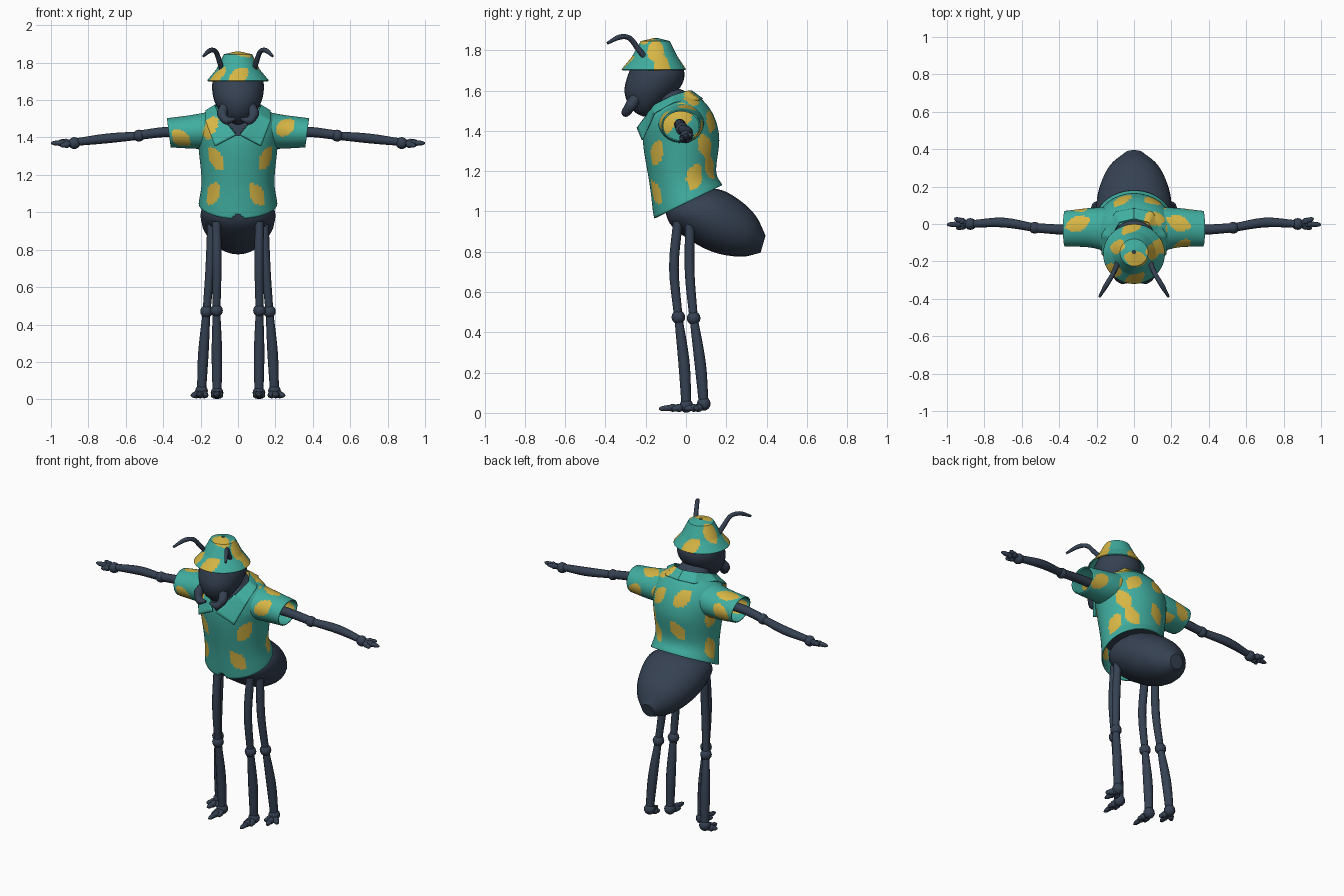
import bpy, bmesh, math
from mathutils import Vector

cube = bpy.data.objects.get("Cube")
if cube:
    bpy.data.objects.remove(cube)


def material(name, rgb):
    mat = bpy.data.materials.new(name)
    mat.use_nodes = True
    mat.diffuse_color = (*rgb, 1)
    mat.node_tree.nodes["Principled BSDF"].inputs["Base Color"].default_value = (*rgb, 1)
    return mat


slate = material("dark slate", (.036, .053, .085))
teal = material("teal cloth", (.052, .42, .35))
yellow = material("leaf yellow", (.68, .47, .06))

# Leaf print: spots that snap to the nearest cloth surface
leaves = [
    (-.12, -.18, 1.29), (.16, -.15, 1.29), (.1, -.15, 1.1), (-.14, -.13, 1.1),
    (.19, .05, 1.17), (.16, .1, 1.32), (-.06, .12, 1.47), (-.05, .15, 1.27),
    (.1, .12, 1.45), (.11, .12, 1.22), (-.2, .03, 1.36), (-.19, .02, 1.15),
    (-.3, -.1, 1.4), (.25, -.1, 1.45), (-.3, 0, 1.5), (.24, 0, 1.51),
    (.31, .06, 1.4), (-.3, .07, 1.42), (.11, .03, 1.57), (-.15, -.18, 1.45),
    (.01, -.19, 1.85), (.01, -.29, 1.73), (.14, -.12, 1.73), (-.12, -.25, 1.73),
    (.1, -.15, 1.8), (-.09, -.12, 1.8), (-.02, -.02, 1.73)]


def paint_leaves(bm):
    bm.normal_update()
    faces = [(f, f.calc_center_median()) for f in bm.faces]
    for i, leaf in enumerate(leaves):
        leaf = Vector(leaf)
        face, centre = min(faces, key=lambda fc: (fc[1] - leaf).length_squared)
        if (centre - leaf).length > .05:
            continue
        axis = Vector((.6 if i % 2 else -.6, 0, .8))
        axis = (axis - face.normal * axis.dot(face.normal)).normalized()
        for f, c in faces:
            along = (c - centre).dot(axis)
            across = (c - centre - axis * along).length
            if across / .043 < 1 - (along / .075) ** 2:
                f.material_index = 1


def finish(name, bm, cloth=False, mirror=False):
    bmesh.ops.recalc_face_normals(bm, faces=bm.faces)
    if cloth:
        paint_leaves(bm)
    mesh = bpy.data.meshes.new(name)
    bm.to_mesh(mesh)
    bm.free()
    for mat in ([teal, yellow] if cloth else [slate]):
        mesh.materials.append(mat)
    ob = bpy.data.objects.new(name, mesh)
    bpy.context.collection.objects.link(ob)
    bpy.ops.object.select_all(action='DESELECT')
    ob.select_set(True)
    bpy.context.view_layer.objects.active = ob
    bpy.ops.object.shade_smooth_by_angle(angle=math.radians(40))
    if cloth:
        ob.modifiers.new("thickness", 'SOLIDIFY').thickness = .007
    if mirror:
        ob.modifiers.new("mirror", 'MIRROR')
    return ob


# A ring packs its centre and its two half axes into one long vector
def ring(centre, u, v):
    return Vector((*centre, *u, *v))


def body_ring(fy, fz, by, bz, half_width):
    front, back = Vector((0, fy, fz)), Vector((0, by, bz))
    return ring((front + back) / 2, (half_width, 0, 0), (front - back) / 2)


def loft(rings, steps=6, sides=24, caps=True, straight=False):
    path = []
    for i in range(len(rings) - 1):
        b, c = rings[i], rings[i + 1]
        a = rings[i - 1] if i else b * 2 - c
        d = rings[i + 2] if i + 2 < len(rings) else c * 2 - b
        for k in range(steps):
            t = k / steps
            if straight:
                path.append(b.lerp(c, t))
            else:
                path.append(b + (c - a) * (t / 2) + (a * 2 - b * 5 + c * 4 - d) * (t * t / 2)
                            + (b * 3 - a - c * 3 + d) * (t ** 3 / 2))
    path.append(rings[-1])
    bm = bmesh.new()
    loops = []
    for r in path:
        p, u, v = Vector(r[:3]), Vector(r[3:6]), Vector(r[6:])
        angles = [math.tau * j / sides for j in range(sides)]
        loops.append([bm.verts.new(p + u * math.cos(a) + v * math.sin(a)) for a in angles])
    for low, high in zip(loops, loops[1:]):
        for j in range(sides):
            n = (j + 1) % sides
            bm.faces.new((low[j], low[n], high[n], high[j]))
    if caps:
        bm.faces.new(loops[0])
        bm.faces.new(loops[-1])
    return bm


def tube(name, points, radii):
    pts = [Vector(p) for p in points]
    span = (pts[-1] - pts[0]).normalized()
    ref = Vector((1, 0, 0)) if abs(span.y) > .6 else Vector((0, 1, 0))
    rings = []
    for i, p in enumerate(pts):
        d = (pts[min(i + 1, len(pts) - 1)] - pts[max(i - 1, 0)]).normalized()
        u = (ref - d * ref.dot(d)).normalized()
        rings.append(ring(p, u * radii[i], d.cross(u) * radii[i]))
    finish(name, loft(rings, 4, 12), mirror=True)


def ball(name, centre, radius):
    bm = bmesh.new()
    bmesh.ops.create_uvsphere(bm, u_segments=12, v_segments=8, radius=radius)
    bmesh.ops.translate(bm, verts=bm.verts, vec=centre)
    finish(name, bm, mirror=True)


# Digit: a tapered tube with a knuckle in the middle
def digit(name, start, end, radius):
    a, b = Vector(start), Vector(end)
    tube(name, [a, a.lerp(b, .5), a.lerp(b, .85), b], [radius, radius, radius * .8, radius * .3])
    ball(name + "_knuckle", a.lerp(b, .5), radius * 1.25)


# Shirt body with an open neck, and the chest inside it
shirt_rings = [body_ring(*r) for r in (
    (-.16, .965, .18, 1.13, .21), (-.18, 1.13, .15, 1.2, .195),
    (-.21, 1.31, .165, 1.36, .21), (-.215, 1.41, .14, 1.47, .22),
    (-.2, 1.49, .085, 1.55, .19), (-.16, 1.53, .02, 1.59, .11))]
shirt = loft(shirt_rings, 14, 96, caps=False)
opening = []
for f in shirt.faces:
    c = f.calc_center_median()
    neck = c.y < -.1 and abs(c.x) < .75 * (c.z - 1.4)
    hem = c.y < -.1 and c.z < 1 - abs(c.x) and abs(c.x) < .035
    if neck or hem:
        opening.append(f)
bmesh.ops.delete(shirt, geom=opening, context='FACES')
finish("shirt_body", shirt, cloth=True)
chest = [ring(r[:3], Vector(r[3:6]) * .92, Vector(r[6:]) * .92) for r in shirt_rings[1:]]
finish("chest", loft(chest + [body_ring(-.22, 1.57, -.06, 1.62, .08)]))

# Sleeves and collar halves
for s, side in ((1, "left"), (-1, "right")):
    sleeve = [ring((s * x, y, z), (0, ry, 0), (s * .01, 0, rz)) for x, y, z, ry, rz in (
        (.13, -.03, 1.44, .12, .1), (.24, -.02, 1.43, .105, .09), (.37, -.025, 1.425, .095, .078))]
    finish(side + "_sleeve", loft(sleeve, 16, 64, caps=False), cloth=True)

    inner = [(0, .03, 1.6), (.08, .01, 1.6), (.125, -.07, 1.575), (.105, -.16, 1.53), (.012, -.245, 1.415)]
    outer = [(0, .085, 1.56), (.1, .065, 1.555), (.175, -.06, 1.545), (.175, -.16, 1.49), (.125, -.22, 1.355)]
    bm = bmesh.new()
    rows = [[bm.verts.new((s * x, y, z)) for x, y, z in row] for row in (inner, outer)]
    for j in range(len(inner) - 1):
        bm.faces.new((rows[0][j], rows[0][j + 1], rows[1][j + 1], rows[1][j]))
    bmesh.ops.subdivide_edges(bm, edges=bm.edges[:], cuts=8, use_grid_fill=True)
    finish(side + "_collar", bm, cloth=True)

# Bucket hat
hat = [body_ring(*r) for r in (
    (-.32, 1.705, 0, 1.705, .165), (-.27, 1.765, -.04, 1.765, .115),
    (-.225, 1.845, -.08, 1.845, .075), (-.16, 1.86, -.14, 1.86, .01))]
finish("bucket_hat", loft(hat, 14, 80, caps=False, straight=True), cloth=True)

# Head and abdomen
finish("head", loft([body_ring(*r) for r in (
    (-.25, 1.77, -.05, 1.77, .09), (-.28, 1.7, -.01, 1.7, .135), (-.305, 1.61, -.02, 1.63, .133),
    (-.29, 1.54, -.08, 1.56, .105), (-.25, 1.49, -.14, 1.51, .065), (-.21, 1.47, -.18, 1.475, .02))]))
finish("abdomen", loft([body_ring(*r) for r in (
    (-.11, 1.03, -.06, 1.08, .06), (-.08, .94, .05, 1.1, .17), (0, .87, .16, 1.11, .2),
    (.13, .8, .26, 1.06, .185), (.27, .775, .345, .98, .13), (.37, .795, .395, .88, .045))]))

# Antennae and mandibles
tube("antenna", [(.085, -.2, 1.76), (.1, -.24, 1.81), (.12, -.28, 1.86), (.15, -.33, 1.865), (.185, -.39, 1.835)],
     [.014, .014, .013, .013, .007])
tube("mandible", [(.07, -.25, 1.56), (.085, -.275, 1.525), (.06, -.3, 1.49), (.015, -.305, 1.5)],
     [.03, .028, .022, .008])

# Arms and hands
tube("upper_arm", [(.18, -.03, 1.43), (.38, -.03, 1.43), (.53, -.02, 1.412)], [.03, .027, .025])
ball("elbow", (.53, -.02, 1.41), .032)
tube("forearm", [(.53, -.02, 1.41), (.7, .008, 1.395), (.87, 0, 1.375)], [.022, .026, .02])
ball("wrist", (.875, 0, 1.37), .032)
for name, tip in (("middle_finger", (1, -.003, 1.37)), ("back_finger", (.96, .03, 1.38)),
                  ("front_finger", (.95, -.025, 1.355))):
    digit(name, (.88, 0, 1.37), tip, .015)

# Front legs stand inside, back legs outside
for name, hip, thigh, knee, shin, ankle, toes in (
        ("front", (.115, -.04, .95), (.112, -.06, .72), (.115, -.038, .475), (.113, -.01, .25), (.112, .002, .035),
         ((.112, -.135, .02), (.137, -.07, .018), (.088, -.07, .018))),
        ("back", (.14, .02, .95), (.15, .018, .7), (.168, .038, .47), (.185, .07, .25), (.195, .088, .045),
         ((.25, .04, .02), (.21, -.01, .02), (.165, .03, .02)))):
    tube(name + "_thigh", [hip, thigh, knee], [.024, .024, .021])
    ball(name + "_knee", knee, .034)
    tube(name + "_shin", [knee, shin, ankle], [.02, .028, .024])
    ball(name + "_ankle", ankle, .034)
    for k, toe in enumerate(toes):
        digit(f"{name}_toe_{k}", (ankle[0], ankle[1], .03), toe, .016)
